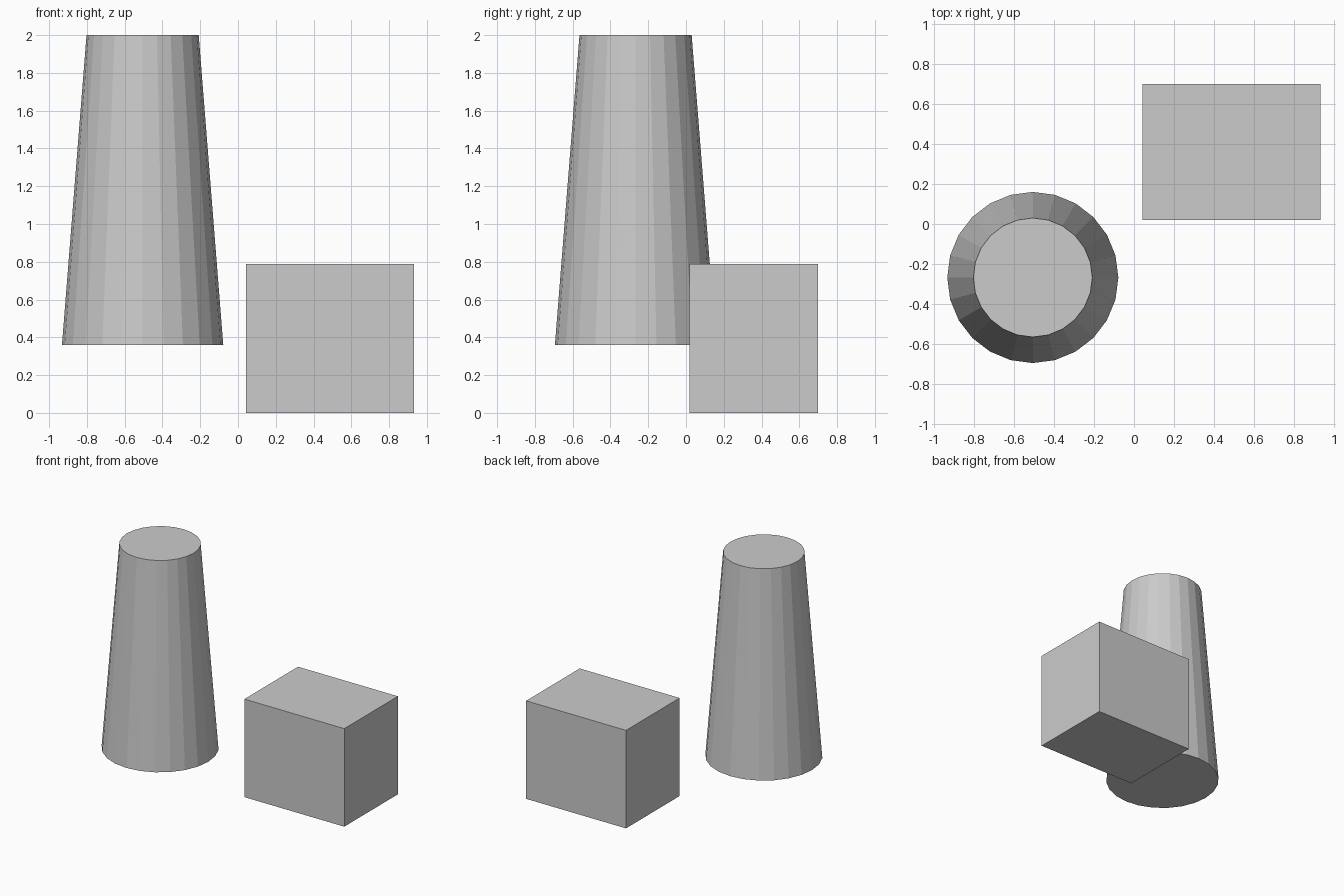
import bpy

# Remove the default cube
cube = bpy.data.objects.get("Cube")
if cube:
    bpy.data.objects.remove(cube, do_unlink=True)

# Single plain grey material
GREY = (0.6, 0.6, 0.6, 1.0)
grey = bpy.data.materials.new("plain_grey")
grey.use_nodes = True
grey.diffuse_color = GREY
grey.node_tree.nodes["Principled BSDF"].inputs["Base Color"].default_value = GREY


def finish(name):
    obj = bpy.context.object
    obj.name = name
    obj.data.materials.append(grey)
    return obj


# Tapered column, raised above the ground
base_z, top_z = 0.36, 2.0
bpy.ops.mesh.primitive_cone_add(
    vertices=24, radius1=0.427, radius2=0.297, depth=top_z - base_z,
    location=(-0.505, -0.267, (base_z + top_z) / 2))
finish("tapered_column")

# Rectangular block standing on the ground
size = (0.887, 0.68, 0.787)
bpy.ops.mesh.primitive_cube_add(size=1, location=(0.487, 0.359, size[2] / 2))
block = finish("block")
block.scale = size
bpy.ops.object.transform_apply(location=False, rotation=False, scale=True)
